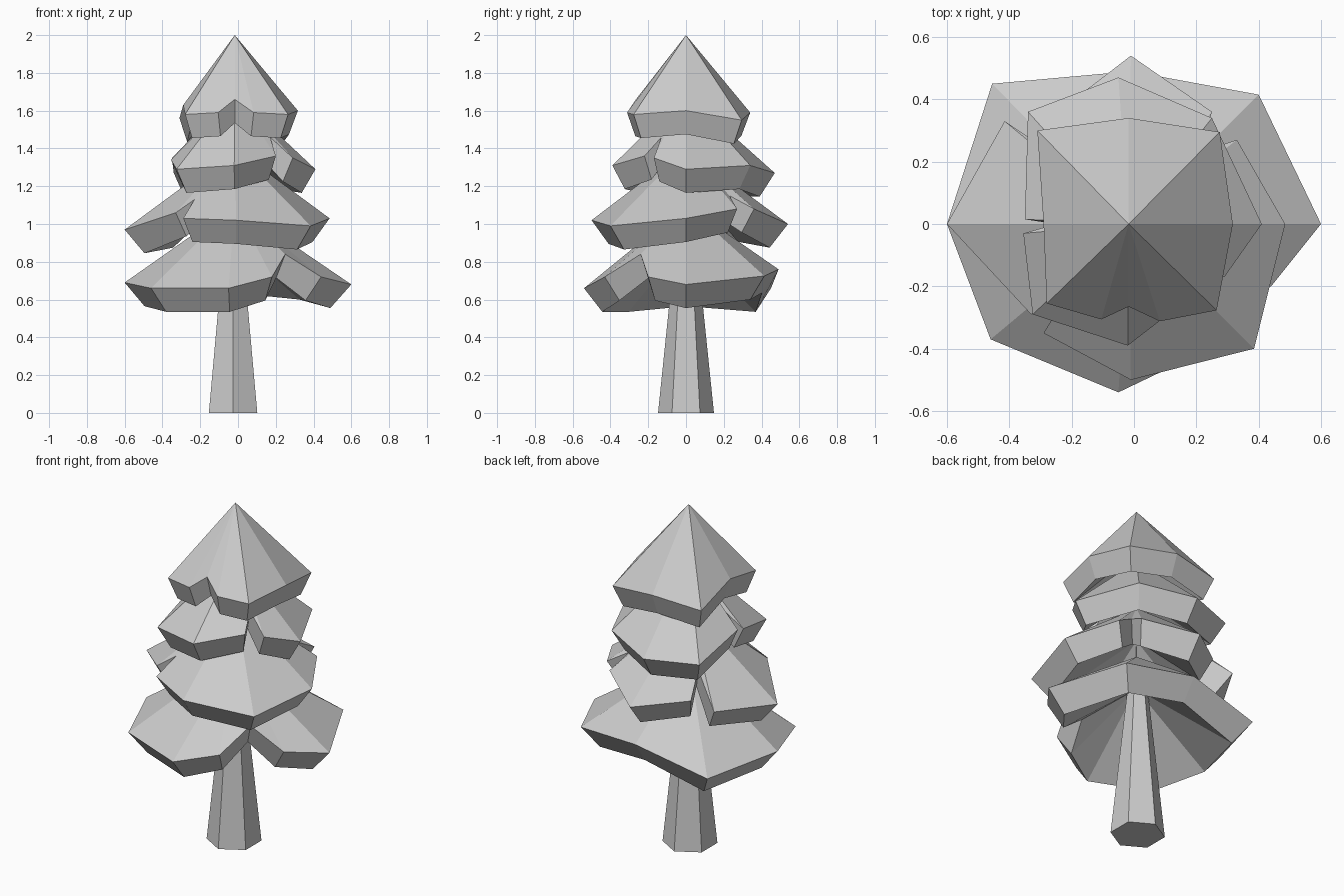
import bpy, bmesh
from math import sin, cos, pi

cube = bpy.data.objects.get("Cube")
if cube:
    bpy.data.objects.remove(cube, do_unlink=True)

# One plain colour for the whole tree
GREY = (0.6, 0.6, 0.6, 1)
mat = bpy.data.materials.new("plain_grey")
mat.use_nodes = True
mat.diffuse_color = GREY
bsdf = mat.node_tree.nodes["Principled BSDF"]
bsdf.inputs["Base Color"].default_value = GREY
bsdf.inputs["Roughness"].default_value = 0.8

AXIS_X = -0.017


def finish(name, bm):
    bmesh.ops.recalc_face_normals(bm, faces=bm.faces)
    mesh = bpy.data.meshes.new(name)
    bm.to_mesh(mesh)
    bm.free()
    mesh.materials.append(mat)
    obj = bpy.data.objects.new(name, mesh)
    bpy.context.collection.objects.link(obj)
    return obj


def skirt(name, top, under, inset, rim):
    """Pointed branch layer: fan to the tip, slanted rim band, hollow underside."""
    bm = bmesh.new()
    tip = bm.verts.new((AXIS_X, 0, top))
    hollow = bm.verts.new((AXIS_X, 0, under))
    upper = [bm.verts.new(p) for p in rim]
    lower = [bm.verts.new((AXIS_X + (x - AXIS_X) * inset, y * inset, z - 0.125))
             for x, y, z in rim]
    for i in range(len(rim)):
        j = (i + 1) % len(rim)
        bm.faces.new((upper[i], upper[j], tip))
        bm.faces.new((upper[i], lower[i], lower[j], upper[j]))
        bm.faces.new((lower[j], lower[i], hollow))
    return finish(name, bm)


def trunk(name, sides, rings):
    bm = bmesh.new()
    loops = [[bm.verts.new((-0.026 + r * sin(2 * pi * k / sides),
                            r * cos(2 * pi * k / sides), z))
              for k in range(sides)] for r, z in rings]
    for a, b in zip(loops, loops[1:]):
        for k in range(sides):
            n = (k + 1) % sides
            bm.faces.new((a[k], a[n], b[n], b[k]))
    bm.faces.new(loops[0])
    bm.faces.new(loops[-1])
    return finish(name, bm)


trunk("trunk", 6, [(0.148, 0), (0.05, 0.95)])

# Rims run counter-clockwise from the front-left corner; inner points make splits
skirt("bottom_branches", 1.1, 0.9, 0.82, [
    (-.46, -.37, .66), (-.05, -.54, .66), (.18, -.43, .72), (.25, -.24, .84),
    (.44, -.2, .72), (.6, 0, .68), (.4, .415, .725), (-.01, .49, .76),
    (-.455, .45, .66), (-.6, 0, .69)])

skirt("lower_middle_branches", 1.4, 1.2, 0.82, [
    (-.29, -.35, 1.03), (-.01, -.5, 1.02), (.385, -.4, .99), (.485, 0, 1.03),
    (.33, .27, 1.08), (.21, .23, 1.15), (.25, .36, 1.08), (-.01, .54, 1.0),
    (-.27, .34, 1.03), (-.22, .2, 1.15), (-.415, .33, 1.0), (-.6, 0, .97),
    (-.33, -.29, 1.06), (-.23, -.25, 1.13)])

skirt("upper_middle_branches", 1.69, 1.47, 0.83, [
    (-.325, -.29, 1.29), (-.02, -.39, 1.31), (.2, -.22, 1.36), (.17, -.13, 1.46),
    (.29, -.17, 1.35), (.41, 0, 1.29), (.25, .34, 1.31), (-.05, .47, 1.27),
    (-.34, .36, 1.27), (-.35, .015, 1.35), (-.25, 0, 1.43), (-.355, -.03, 1.34)])

skirt("top_branches", 2.0, 1.75, 0.86, [
    (-.28, -.255, 1.58), (-.105, -.306, 1.59), (-.017, -.265, 1.66),
    (.083, -.312, 1.59), (.265, -.277, 1.58), (.317, 0, 1.6), (.275, .295, 1.55),
    (-.017, .34, 1.59), (-.31, .3, 1.56), (-.29, 0, 1.63)])
